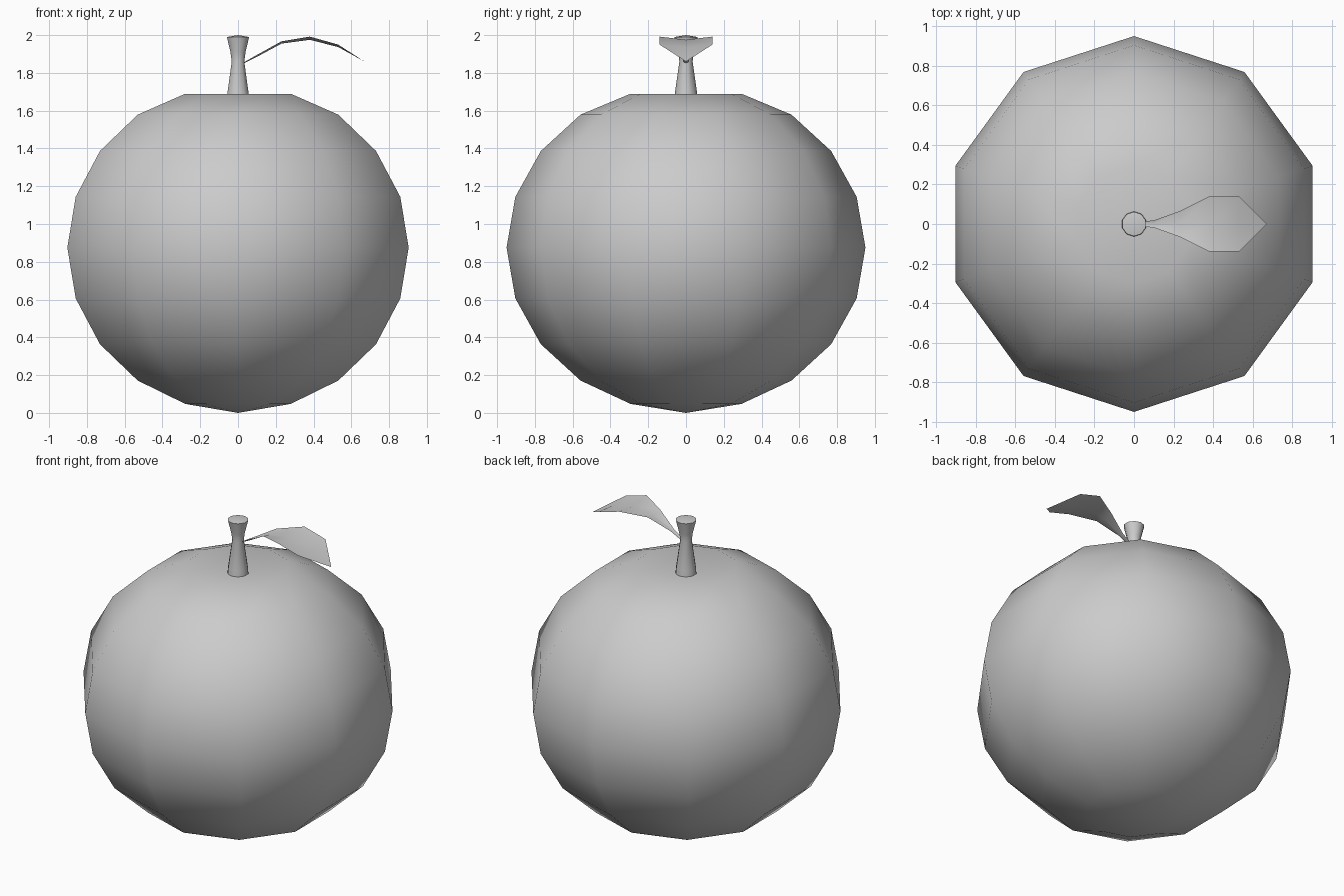
import bpy, math

if "Cube" in bpy.data.objects:
    bpy.data.objects.remove(bpy.data.objects["Cube"])


def make_object(name, verts, faces, angle=None):
    mesh = bpy.data.meshes.new(name)
    mesh.from_pydata(verts, [], faces)
    mesh.update()
    obj = bpy.data.objects.new(name, mesh)
    bpy.context.collection.objects.link(obj)
    bpy.ops.object.select_all(action='DESELECT')
    obj.select_set(True)
    bpy.context.view_layer.objects.active = obj
    bpy.ops.object.shade_smooth_by_angle(angle=math.radians(angle))
    return obj


def lathe(name, rings, bottom, top, sides, angle):
    """Revolve (radius, z) rings around z and close them with two poles."""
    verts = [(r * math.sin(2 * math.pi * i / sides),
              -r * math.cos(2 * math.pi * i / sides), z)
             for r, z in rings for i in range(sides)]
    low, high = len(verts), len(verts) + 1
    verts += [(0, 0, bottom), (0, 0, top)]
    faces = []
    last = (len(rings) - 1) * sides
    for i in range(sides):
        j = (i + 1) % sides
        faces.append((low, j, i))
        for k in range(0, last, sides):
            faces.append((k + i, k + j, k + sides + j, k + sides + i))
        faces.append((last + i, last + j, high))
    return make_object(name, verts, faces, angle)


# Fruit body: ten-sided squashed sphere with a dimple at the top
body_rings = [(0.95 * math.cos(math.radians(a)),
               0.875 + 0.87 * math.sin(math.radians(a)))
              for a in range(-72, 73, 18)]
body_rings[-1] = (0.30, 1.687)
lathe("fruit_body", body_rings, 0.0, 1.635, 10, 80)

# Stem: pinched in the middle, flared at the top
lathe("stem", [(0.065, 1.63), (0.06, 1.685), (0.035, 1.86), (0.042, 1.91),
               (0.062, 1.99)], 1.63, 2.0, 10, 50)

# Leaf: arched blade folded slightly along the midrib
sections = [(0.03, 0.012, 1.855, 1.85), (0.10, 0.018, 1.895, 1.885),
            (0.23, 0.065, 1.967, 1.955), (0.38, 0.14, 1.992, 1.975),
            (0.53, 0.14, 1.95, 1.937)]
leaf_verts = []
for x, w, z_edge, z_mid in sections:
    leaf_verts += [(x, -w, z_edge), (x, 0, z_mid), (x, w, z_edge)]
tip = len(leaf_verts)
leaf_verts.append((0.67, 0, 1.86))
leaf_faces = [(k + s, k + s + 3, k + s + 4, k + s + 1)
              for k in range(0, tip - 3, 3) for s in (0, 1)]
leaf_faces += [(tip - 3, tip, tip - 2), (tip - 2, tip, tip - 1)]
make_object("leaf", leaf_verts, leaf_faces, 60)
